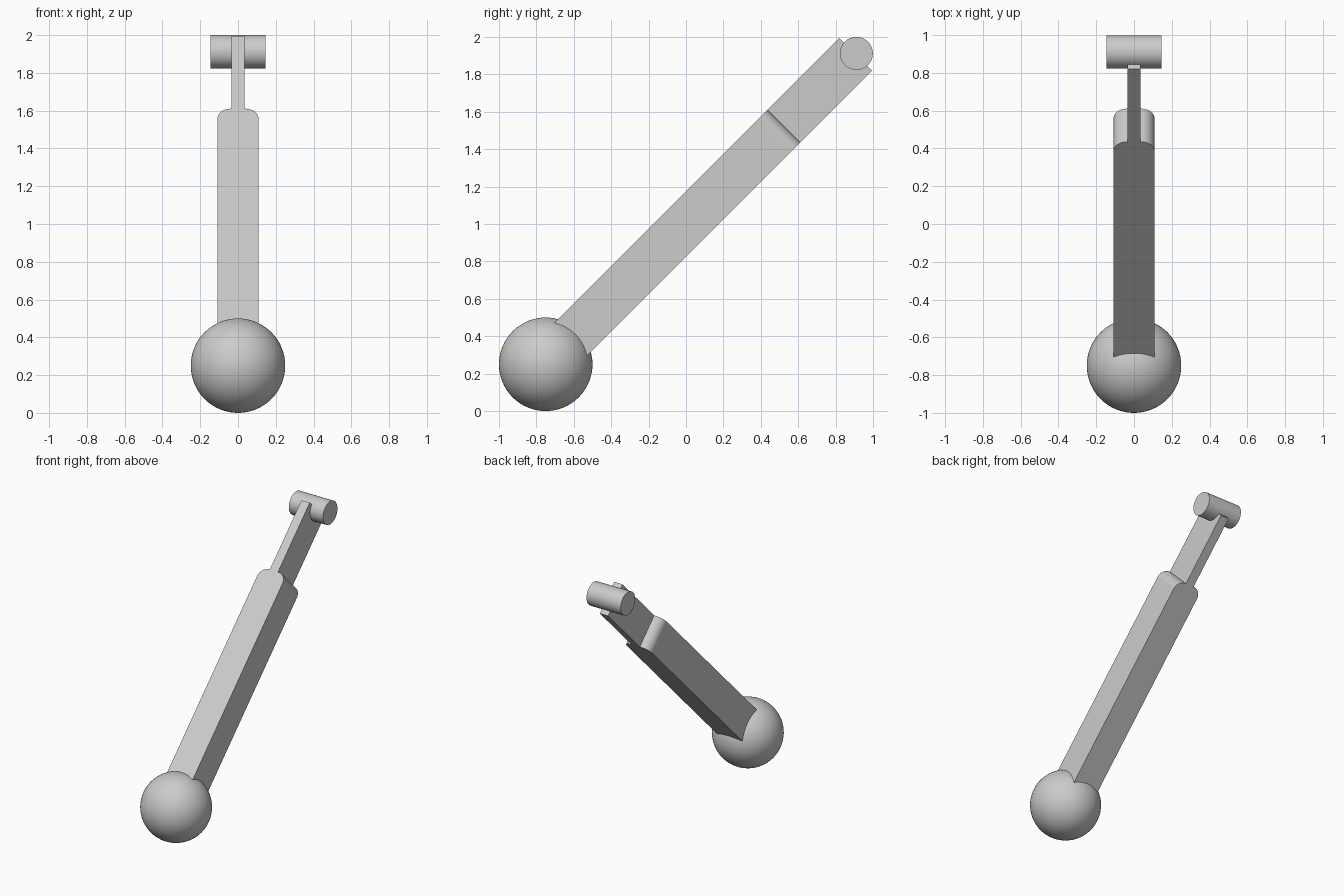
import bpy
import bmesh
from math import radians, sin, cos, pi
from mathutils import Matrix, Vector

cube = bpy.data.objects.get("Cube")
if cube:
    bpy.data.objects.remove(cube, do_unlink=True)

# One grey material for every part
GREY = (0.6, 0.6, 0.6, 1)
grey = bpy.data.materials.new("plain grey")
grey.use_nodes = True
grey.diffuse_color = GREY
grey.node_tree.nodes["Principled BSDF"].inputs["Base Color"].default_value = GREY

# The arm's frame: origin at the ball, y along the arm, z across its depth
BALL = Vector((0, -0.75, 0.25))
ARM_FRAME = Matrix.Translation(BALL) @ Matrix.Rotation(radians(45), 4, 'X')
DEPTH = 0.248


def finish(obj, name):
    obj.name = obj.data.name = name
    obj.data.materials.append(grey)
    bpy.ops.object.select_all(action='DESELECT')
    obj.select_set(True)
    bpy.context.view_layer.objects.active = obj
    bpy.ops.object.shade_smooth_by_angle(angle=radians(30))
    return obj


def bar(name, half_width, start, end, radius=0.0, steps=10):
    """Extrude a bar outline, with its two far corners rounded."""
    outline = [(-half_width, start), (half_width, start)]
    if radius:
        for side in (0, 1):
            for i in range(steps + 1):
                a = (side + i / steps) * pi / 2
                cx = (half_width - radius) * (1 - 2 * side)
                outline.append((cx + radius * cos(a), end - radius + radius * sin(a)))
    else:
        outline += [(half_width, end), (-half_width, end)]
    bm = bmesh.new()
    face = bm.faces.new([bm.verts.new((x, y, -DEPTH / 2)) for x, y in outline])
    grown = bmesh.ops.extrude_face_region(bm, geom=[face])
    top = [v for v in grown["geom"] if isinstance(v, bmesh.types.BMVert)]
    bmesh.ops.translate(bm, verts=top, vec=(0, 0, DEPTH))
    bmesh.ops.recalc_face_normals(bm, faces=bm.faces)
    mesh = bpy.data.meshes.new(name)
    bm.to_mesh(mesh)
    bm.free()
    obj = bpy.data.objects.new(name, mesh)
    bpy.context.collection.objects.link(obj)
    obj.matrix_world = ARM_FRAME
    return finish(obj, name)


# Ball at the foot
bpy.ops.mesh.primitive_uv_sphere_add(segments=64, ring_count=32, radius=0.25, location=BALL)
finish(bpy.context.object, "ball")

# Thick arm, then the thin tongue at its end
bar("arm", 0.108, 0.15, 1.80, radius=0.07)
bar("tongue", 0.035, 1.80, 2.344)

# Cross pin through the tongue
bpy.ops.mesh.primitive_cylinder_add(vertices=64, radius=0.088, depth=0.29,
                                    location=(0, 0.911, 1.912),
                                    rotation=(0, radians(90), 0))
finish(bpy.context.object, "cross_pin")
